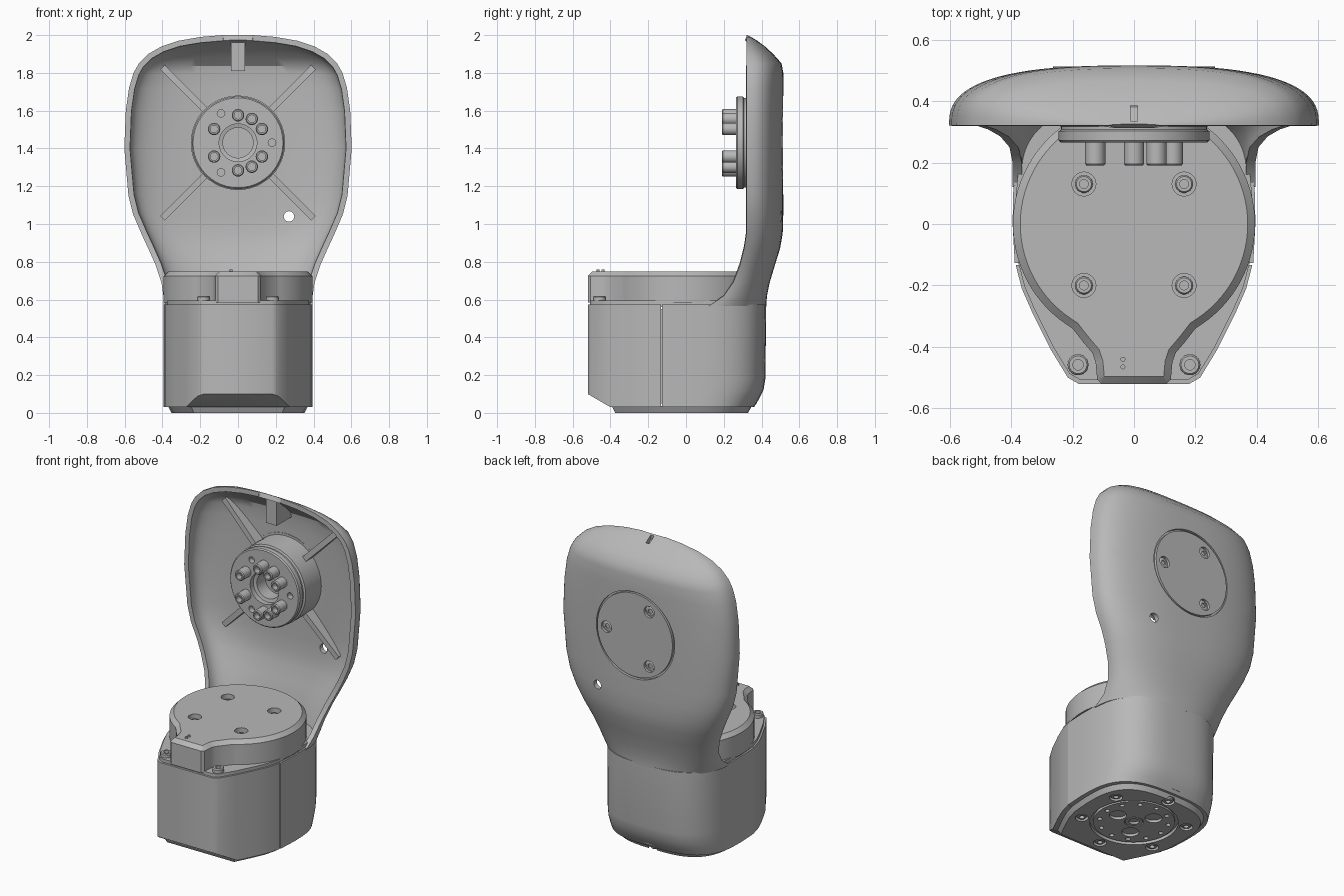
import bpy, bmesh
from math import sin, cos, pi, radians
from mathutils import Matrix, Vector

if "Cube" in bpy.data.objects:
    bpy.data.objects.remove(bpy.data.objects["Cube"])

grey = bpy.data.materials.new("satin_grey")
grey.use_nodes = True
grey.diffuse_color = (0.48, 0.48, 0.48, 1)
grey.node_tree.nodes["Principled BSDF"].inputs["Base Color"].default_value = (0.48, 0.48, 0.48, 1)
parts = []

# Rotations that point a part's own z axis along each direction
FACING = {"up": Matrix(), "down": Matrix.Rotation(pi, 4, 'X'),
          "front": Matrix.Rotation(pi / 2, 4, 'X'), "back": Matrix.Rotation(-pi / 2, 4, 'X')}


def add(name, bm):
    mesh = bpy.data.meshes.new(name)
    bm.to_mesh(mesh)
    bm.free()
    obj = bpy.data.objects.new(name, mesh)
    bpy.context.collection.objects.link(obj)
    mesh.materials.append(grey)
    parts.append(obj)
    return obj


def loft(name, rings, closed=True, matrix=Matrix()):
    """Skin counter-clockwise rings stacked from bottom to top."""
    bm = bmesh.new()
    rows = [[bm.verts.new(matrix @ Vector(p)) for p in ring] for ring in rings]
    n = len(rows[0])
    for a, b in zip(rows, rows[1:]):
        for i in range(n if closed else n - 1):
            j = (i + 1) % n
            bm.faces.new((a[i], a[j], b[j], b[i]))
    if closed:
        bm.faces.new(rows[0][::-1])
        bm.faces.new(rows[-1])
    return add(name, bm)


def lathe(name, profile, at, facing="up", sides=32):
    rings = [[(r * cos(2 * pi * i / sides), r * sin(2 * pi * i / sides), h)
              for i in range(sides)] for r, h in profile]
    return loft(name, rings, True, Matrix.Translation(at) @ FACING[facing])


def rod(name, r, h, at, facing="up", sides=32):
    return lathe(name, [(r, 0), (r, h)], at, facing, sides)


def screw(name, r, h, at, facing="up"):
    return lathe(name, [(r, 0), (r, h * .8), (r * .85, h), (r * .5, h), (r * .5, h * .3)],
                 at, facing, 18)


def box(name, lo, hi):
    xs, ys = (lo[0], hi[0]), (lo[1], hi[1])
    ring = [(xs[0], ys[0]), (xs[1], ys[0]), (xs[1], ys[1]), (xs[0], ys[1])]
    return loft(name, [[(x, y, z) for x, y in ring] for z in (lo[2], hi[2])])


def apply_modifiers(obj):
    graph = bpy.context.evaluated_depsgraph_get()
    mesh = bpy.data.meshes.new_from_object(obj.evaluated_get(graph))
    obj.modifiers.clear()
    obj.data = mesh


def cut(obj, cutters):
    for c in cutters:
        m = obj.modifiers.new("cut", 'BOOLEAN')
        m.operation, m.solver, m.object = 'DIFFERENCE', 'EXACT', c
    apply_modifiers(obj)
    for c in cutters:
        parts.remove(c)
        bpy.data.objects.remove(c)


def chop(obj, co, no):
    """Slice away everything beyond a plane and cap the opening."""
    bm = bmesh.new()
    bm.from_mesh(obj.data)
    geom = bm.verts[:] + bm.edges[:] + bm.faces[:]
    bmesh.ops.bisect_plane(bm, geom=geom, plane_co=co, plane_no=no, clear_outer=True)
    bmesh.ops.holes_fill(bm, edges=[e for e in bm.edges if e.is_boundary])
    bm.to_mesh(obj.data)
    bm.free()


def arch(w, y0, yb, n, steps=28):
    """Rounded U from the left side around the back to the right side."""
    pts = []
    for i in range(steps + 1):
        t = pi * i / steps
        c, s = cos(t), max(sin(t), 0)
        pts.append((w * abs(c) ** (2 / n) * (1 if c > 0 else -1), y0 + (yb - y0) * s ** (2 / n)))
    return pts


def at_height(pts, z, s=1):
    return [(x * s, y * s, z) for x, y in pts]


# Lower housing: rear half tapers at the foot, front half has a sloped toe
rows = [(.03, .36), (.07, .385), (.12, .41), (.18, .42), (.575, .425)]
loft("housing_rear", [at_height([(.388, -.127)] + arch(.395, 0, yb, 3) + [(-.388, -.127)], z)
                      for z, yb in rows])
nose = [(.385, -.133), (.365, -.21), (.33, -.29), (.27, -.41), (.215, -.5), (.18, -.52)]
front = [(-x, y) for x, y in nose] + nose[::-1]
toe = loft("housing_front", [at_height(front, z) for z in (.03, .575)])
chop(toe, (0, -.52, .1), (0, -.07, -.12))
rod("housing_core", .375, .5, (0, 0, .05), sides=48)
whole = front + arch(.395, 0, .425, 3)
loft("housing_lip", [at_height(whole, z, .975) for z in (.56, .595)])

# Underside plate with a recessed rotor and screws
plate = loft("bottom_plate", [at_height(front + arch(.395, 0, .37, 3), z, s)
                              for z, s in ((0, .89), (.036, .94))])
chop(plate, (0, -.375, 0), (0, -1, -.5))
spots = [(.305 * cos(radians(a)), .305 * sin(radians(a))) for a in range(30, 390, 60)]
cut(plate, [rod("cutter", .255, .04, (0, 0, -.02), sides=48)]
    + [rod("cutter", .038, .04, (x, y, -.02), sides=20) for x, y in spots])
for x, y in spots:
    screw("bottom_screw", .03, .03, (x, y, .034), "down")
rotor = rod("rotor_disc", .235, .03, (0, 0, .004), sides=48)
holes = [rod("cutter", .055, .03, (0, 0, -.008))]
for k in range(12):
    a = pi * k / 6
    holes.append(rod("cutter", .014, .03, (.2 * cos(a), .2 * sin(a), -.01), sides=12))
    if k % 4 == 0:
        holes.append(rod("cutter", .05, .03, (.12 * cos(a), .12 * sin(a), -.008), sides=20))
cut(rotor, holes)
lathe("rotor_bushing", [(.05, 0), (.05, .02), (.03, .02), (.03, .005)], (0, 0, .026), "down")

# Top cover: round lid with a squared lobe at the front
lobe = [(.2, -.34), (.165, -.385), (.135, -.42), (.125, -.45), (.12, -.505), (.105, -.52)]
rim = [(.394 * cos(radians(a)), .394 * sin(radians(a))) for a in range(-56, 237, 4)]
lid = loft("top_cover", [at_height([(-x, y) for x, y in lobe] + lobe[::-1] + rim, z)
                         for z in (.585, .748)])
bm = bmesh.new()
bm.from_mesh(lid.data)
top = [e for e in bm.edges if all(v.co.z > .74 for v in e.verts)]
bmesh.ops.bevel(bm, geom=top, offset=.024, segments=1, affect='EDGES')
bm.to_mesh(lid.data)
bm.free()
lid_spots = [(x, y) for x in (-.163, .163) for y in (-.2, .13)]
cut(lid, [rod("cutter", .039, .1, (x, y, .7), sides=24) for x, y in lid_spots])
for x, y in lid_spots:
    screw("cover_screw", .029, .03, (x, y, .695))
for x in (-.182, .182):
    screw("lip_screw", .034, .03, (x, -.458, .59))
for y in (-.44, -.465):
    rod("indicator_pin", .008, .018, (-.036, y, .74), sides=12)

# Back shell: height, half width, rim y, back y, squareness
shell_rows = [(.565, .395, .12, .425, 2.4), (.585, .395, .15, .426, 2.4), (.62, .395, .2, .429, 2.4),
              (.69, .405, .25, .443, 2.4), (.78, .435, .285, .47, 2.4), (.87, .475, .308, .498, 2.5),
              (.95, .512, .32, .512, 2.6), (1.05, .555, .32, .515, 2.7), (1.15, .58, .32, .515, 2.7),
              (1.4, .602, .32, .516, 2.7), (1.6, .594, .32, .516, 2.7), (1.72, .577, .32, .516, 2.7),
              (1.8, .553, .32, .515, 2.7), (1.85, .525, .32, .506, 2.7), (1.9, .475, .32, .462, 2.7),
              (1.94, .405, .32, .418, 2.6), (1.97, .315, .32, .378, 2.6), (1.99, .2, .32, .345, 2.5),
              (2.0, .08, .32, .325, 2.5)]
shell = loft("back_shell", [at_height(arch(w, yf, yb, n, 40), z)
                            for z, w, yf, yb, n in shell_rows], closed=False)
wall = shell.modifiers.new("wall", 'SOLIDIFY')
wall.thickness, wall.offset = .03, -1
apply_modifiers(shell)
HUB = 1.43
cut(shell, [rod("cutter", .275, .1, (0, .497, HUB), "back", 48),
            rod("cutter", .028, .3, (.27, .35, 1.04), "back", 20),
            box("cutter", (-.012, .335, 1.93), (.012, .385, 2.1))])

# Round cap on the back with three sunk screws
cap = rod("back_cap", .264, .03, (0, .483, HUB), "back", 48)
cap_spots = [(.2 * cos(radians(a)), HUB + .2 * sin(radians(a))) for a in (0, 120, 240)]
cut(cap, [rod("cutter", .036, .05, (x, .492, z), "back", 20) for x, z in cap_spots])
for x, z in cap_spots:
    screw("cap_screw", .028, .014, (x, .49, z), "back")

# Hub flange inside the shell, with hollow pins
hub = lathe("hub", [(.25, 0), (.25, .165), (.238, .17), (.238, .18), (.245, .185), (.245, .215),
                    (.238, .222), (.1, .222), (.1, .19), (.08, .185), (.08, .1)],
            (0, .487, HUB), "front", 48)
cut(hub, [rod("cutter", .02, .06, (.18 * cos(radians(a)), .3, HUB + .18 * sin(radians(a))), "front", 16)
          for a in (0, 120, 240)])
for a in (30, 60, 90, 150, 210, 270, 300, 330):
    x, z = .146 * cos(radians(a)), HUB + .146 * sin(radians(a))
    lathe("hub_pin", [(.033, 0), (.033, .082), (.028, .088), (.02, .088), (.02, .05)],
          (x, .278, z), "front", 18)

# Diagonal ribs from the hub, and the tab at the top of the shell
for a in (45, 135, 225, 315):
    ends = [(.2, .41, .492), (.565, .425, .462)]
    rings = [[(r, -.017, -yb), (r, .017, -yb), (r, .017, -yf), (r, -.017, -yf)] for r, yf, yb in ends]
    loft("rib", rings, True,
         Matrix.Translation((0, 0, HUB)) @ FACING["front"] @ Matrix.Rotation(radians(a), 4, 'Z'))
tab = box("top_tab", (-.037, .335, 1.81), (.037, .49, 1.975))
chop(tab, (0, .33, 1.972), (0, .16, .19))

# Smooth shading with sharp corners kept
bpy.ops.object.select_all(action='DESELECT')
for obj in parts:
    obj.select_set(True)
bpy.context.view_layer.objects.active = parts[0]
bpy.ops.object.shade_smooth_by_angle(angle=radians(32))
